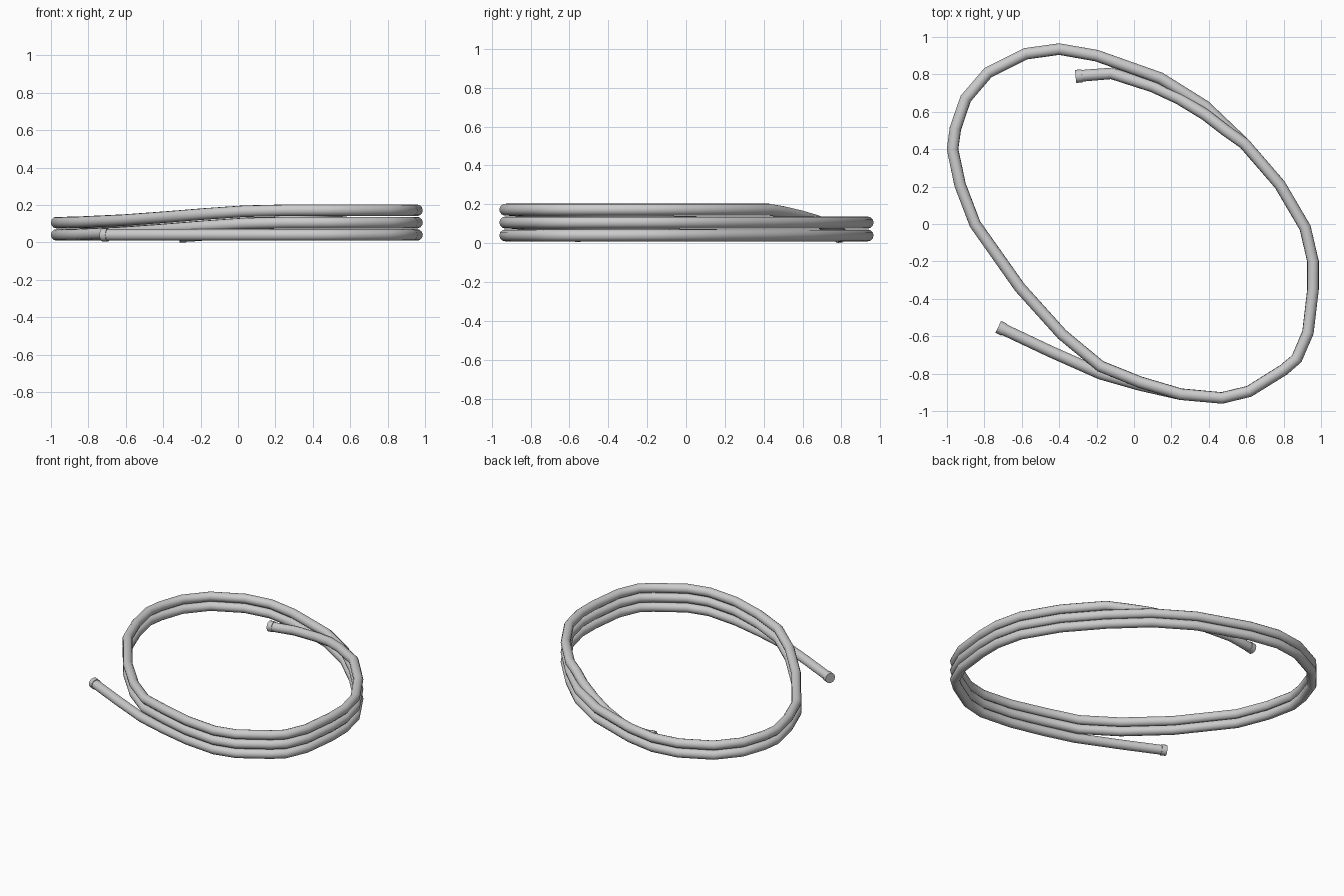
import bpy
from mathutils import Vector

if "Cube" in bpy.data.objects:
    bpy.data.objects.remove(bpy.data.objects["Cube"])

R = 0.031             # tube radius
LAYER = 0.066         # height between stacked turns
Z = [0.04, 0.04 + LAYER, 0.04 + 2 * LAYER]

# one clockwise turn seen from above, split into the level part and the ramp part
left_back = [(-.97, .40), (-.955, .51), (-.90, .67), (-.78, .81), (-.58, .91),
             (-.40, .935), (-.20, .90), (.14, .78), (.38, .63)]
right_front = [(.59, .43), (.78, .21), (.915, -.02), (.957, -.20), (.957, -.35),
               (.93, -.58), (.87, -.72), (.80, -.78), (.615, -.895), (.47, -.93),
               (.25, -.91)]
# ramp points: x, y, share of the drop to the next layer
ramp = [(.03, -.845, .08), (-.18, -.76, .30), (-.385, -.59, .55),
        (-.61, -.34, .80), (-.85, 0, .97), (-.93, .21, 1)]
# loose ends: the inner one drops from the top turn to the floor
inner_end = [(-.30, .79, .035), (-.25, .795, .036), (-.12, .805, .045), (.10, .735, .085),
             (.24, .67, .115), (.38, .585, .14), (.49, .50, .16)]
outer_end = [(.03, -.86, .04), (-.18, -.80, .04), (-.45, -.68, .04), (-.715, -.555, .04)]


def level(points, z):
    return [(x, y, z) for x, y in points]


def ramp_down(z):
    return [(x, y, z - LAYER * f) for x, y, f in ramp]


path = inner_end + level(right_front, Z[2])
for i in (1, 0):
    path += ramp_down(Z[i + 1]) + level(left_back + right_front, Z[i])
path += outer_end


def tube(name, points, radius):
    """Sweep a round section along points and turn it into a smooth mesh."""
    cu = bpy.data.curves.new(name, 'CURVE')
    cu.dimensions = '3D'
    cu.bevel_depth = radius
    cu.bevel_resolution = 4
    cu.use_fill_caps = True
    sp = cu.splines.new('POLY')
    sp.points.add(len(points) - 1)
    for p, co in zip(sp.points, points):
        p.co = (*co, 1)
    ob = bpy.data.objects.new(name, cu)
    bpy.context.collection.objects.link(ob)
    bpy.ops.object.select_all(action='DESELECT')
    ob.select_set(True)
    bpy.context.view_layer.objects.active = ob
    bpy.ops.object.convert(target='MESH')
    bpy.ops.object.shade_smooth_by_angle(angle=0.7)
    return bpy.context.object


# coiled hose
tube("coiled_hose", path, R)

# short collars on both ends
for name, tip, nxt in (("inner_collar", path[0], path[1]), ("outer_collar", path[-1], path[-2])):
    a, b = Vector(tip), Vector(nxt)
    d = (b - a).normalized()
    tube(name, [tuple(a - d * .012), tuple(a + d * .022)], .035)
